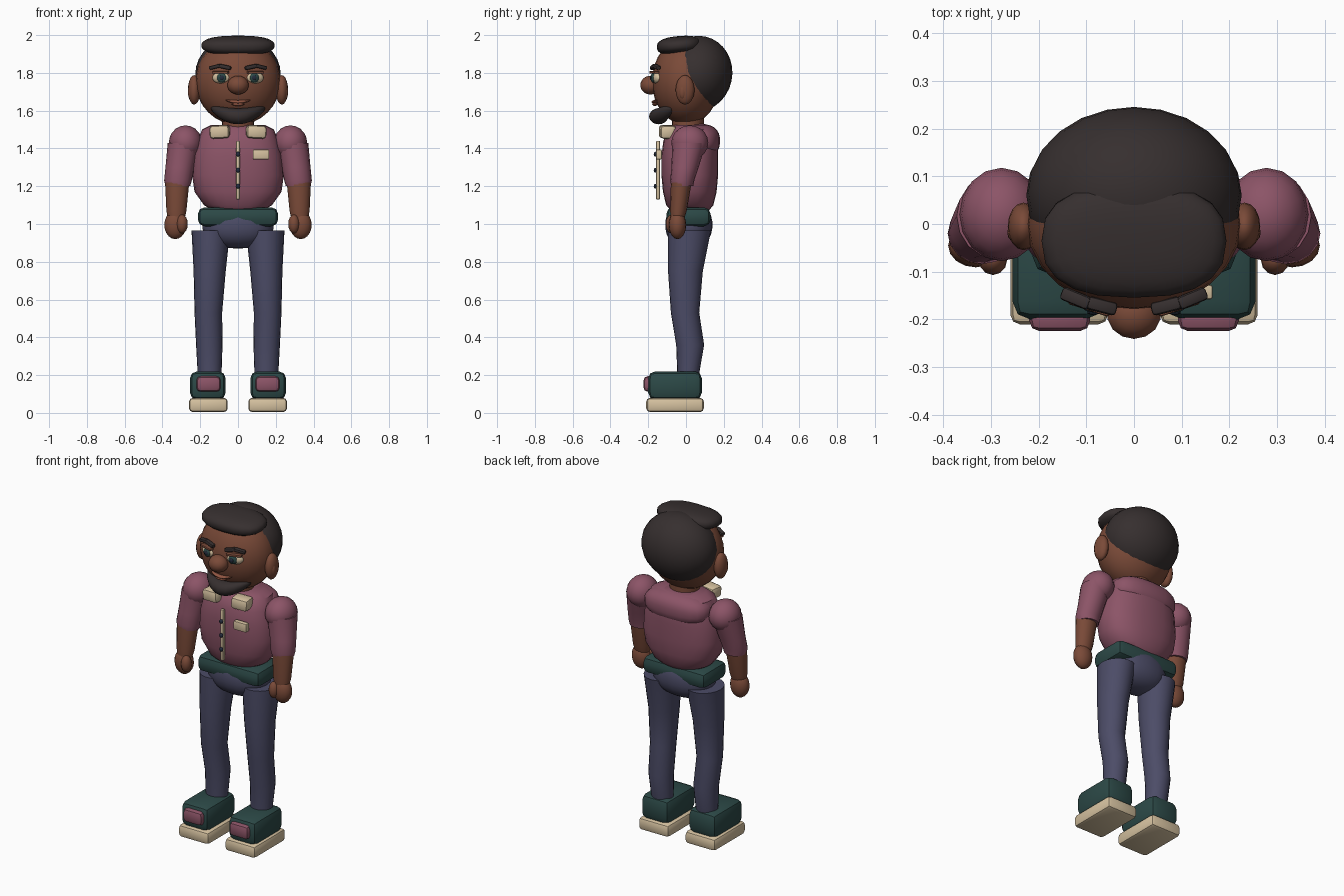
import bpy, bmesh
from math import sin, cos, pi, radians
from mathutils import Matrix, Vector

cube = bpy.data.objects.get("Cube")
if cube:
    bpy.data.objects.remove(cube, do_unlink=True)


def material(name, rgb):
    m = bpy.data.materials.new(name)
    lin = [((c / 255 + 0.055) / 1.055) ** 2.4 for c in rgb] + [1]
    m.use_nodes = True
    m.diffuse_color = lin
    m.node_tree.nodes["Principled BSDF"].inputs["Base Color"].default_value = lin
    return m


skin = material("brown skin", (122, 74, 56))
lip = material("lip", (146, 86, 66))
hair = material("dark hair", (54, 47, 47))
shirt = material("plum shirt", (140, 84, 103))
denim = material("denim", (76, 76, 103))
green = material("dark green", (44, 73, 71))
cream = material("cream", (214, 194, 160))
navy = material("navy button", (36, 44, 60))
parts = []


def finish(name, bm, mat):
    bmesh.ops.recalc_face_normals(bm, faces=bm.faces[:])
    mesh = bpy.data.meshes.new(name)
    bm.to_mesh(mesh)
    bm.free()
    mesh.materials.append(mat)
    ob = bpy.data.objects.new(name, mesh)
    bpy.context.collection.objects.link(ob)
    parts.append(ob)
    return ob


def place(bm, centre, tilt=(0, 0, 0)):
    m = Matrix.Translation(centre)
    for angle, axis in zip(tilt, "XYZ"):
        m = m @ Matrix.Rotation(radians(angle), 4, axis)
    bmesh.ops.transform(bm, matrix=m, verts=bm.verts[:])


def ball(name, centre, radii, mat, tilt=(0, 0, 0), seg=20, bend=None, power=1):
    """Ellipsoid; power below 1 makes it boxier, bend shifts each vertex."""
    bm = bmesh.new()
    bmesh.ops.create_uvsphere(bm, u_segments=seg, v_segments=seg * 2 // 3, radius=1)
    for v in bm.verts:
        v.co = Vector([(abs(c) ** power * (1 if c > 0 else -1)) * r for c, r in zip(v.co, radii)])
        if bend:
            v.co += Vector(bend(v.co))
    place(bm, centre, tilt)
    return finish(name, bm, mat)


def block(name, centre, size, bevel, mat, tilt=(0, 0, 0), steps=2):
    bm = bmesh.new()
    bmesh.ops.create_cube(bm, size=1)
    bmesh.ops.scale(bm, vec=size, verts=bm.verts[:])
    bmesh.ops.bevel(bm, geom=bm.edges[:], offset=bevel, segments=steps, profile=0.5, affect='EDGES')
    place(bm, centre, tilt)
    return finish(name, bm, mat)


def loft(name, rings, mat, seg=20, power=1.0):
    """Skin a stack of rings given as (x, y, z, x radius, y radius)."""
    bm = bmesh.new()
    loops = []
    for x, y, z, rx, ry in rings:
        loop = []
        for i in range(seg):
            c, s = cos(2 * pi * i / seg), sin(2 * pi * i / seg)
            loop.append(bm.verts.new((x + rx * abs(c) ** power * (1 if c > 0 else -1),
                                      y + ry * abs(s) ** power * (1 if s > 0 else -1), z)))
        loops.append(loop)
    for a, b in zip(loops, loops[1:]):
        for i in range(seg):
            j = (i + 1) % seg
            bm.faces.new((a[i], a[j], b[j], b[i]))
    bm.faces.new(loops[0])
    bm.faces.new(loops[-1])
    return finish(name, bm, mat)


# Head and hair
ball("head", (0, 0, 1.755), (0.225, 0.18, 0.23), skin, seg=24)
ball("back_hair", (0, 0.06, 1.795), (0.226, 0.185, 0.202), hair, seg=24, tilt=(-12, 0, 0))
ball("front_hair", (0, -0.035, 1.945), (0.195, 0.12, 0.05), hair, power=0.8, tilt=(5, 0, 0))
loft("neck", [(0, 0.01, 1.45, 0.085, 0.085), (0, 0.01, 1.6, 0.085, 0.085)], skin)

# Face
ball("nose", (0, -0.188, 1.735), (0.058, 0.054, 0.05), skin, seg=14)
ball("beard", (0, -0.145, 1.57), (0.145, 0.05, 0.042), hair,
     bend=lambda p: (0, 3.2 * p.x ** 2, 2.2 * p.x ** 2))
ball("mouth", (0, -0.166, 1.646), (0.07, 0.016, 0.009), lip, seg=14,
     bend=lambda p: (0, 2 * p.x ** 2, 2.5 * p.x ** 2))
ball("lower_lip", (0, -0.165, 1.634), (0.035, 0.014, 0.009), lip, seg=12)

# Shirt body
loft("torso", [(0, 0.02, 1.07, 0.13, 0.1), (0, 0.02, 1.1, 0.18, 0.125),
               (0, 0.02, 1.17, 0.23, 0.142), (0, 0.02, 1.26, 0.243, 0.15),
               (0, 0.02, 1.36, 0.235, 0.15), (0, 0.025, 1.44, 0.215, 0.145),
               (0, 0.03, 1.5, 0.19, 0.125), (0, 0.03, 1.525, 0.14, 0.09)], shirt, 24, 0.85)
ball("shoulder_yoke", (0, 0.07, 1.44), (0.21, 0.11, 0.09), shirt, power=0.8)
block("placket", (0, -0.148, 1.285), (0.02, 0.02, 0.31), 0.004, cream)
for i in range(3):
    ball("button", (0, -0.162, 1.2 + 0.085 * i), (0.013, 0.009, 0.013), navy, seg=10)
block("chest_pocket", (0.122, -0.143, 1.368), (0.086, 0.03, 0.052), 0.005, cream)

# Hips
ball("pelvis", (0, 0.015, 0.995), (0.19, 0.125, 0.125), denim, seg=20, power=0.9)
block("belt", (0, 0.013, 1.038), (0.425, 0.235, 0.1), 0.035, green)

for s, side in ((1, "left"), (-1, "right")):
    # Ear
    ball(side + "_ear", (s * 0.232, -0.005, 1.71), (0.033, 0.05, 0.078), skin, seg=16)
    ball(side + "_inner_ear", (s * 0.25, -0.018, 1.70), (0.016, 0.02, 0.04), skin, seg=12)
    # Eye and brow
    ball(side + "_eye", (s * 0.09, -0.155, 1.774), (0.048, 0.024, 0.031), cream, (0, 0, s * 18), 16)
    ball(side + "_iris", (s * 0.087, -0.173, 1.774), (0.026, 0.014, 0.026), green, (0, 0, s * 15), 14)
    ball(side + "_pupil", (s * 0.085, -0.185, 1.774), (0.013, 0.006, 0.013), navy, seg=10)
    block(side + "_upper_lid", (s * 0.092, -0.168, 1.803), (0.09, 0.028, 0.014), 0.005, skin, (0, 0, s * 18))
    block(side + "_inner_brow", (s * 0.068, -0.172, 1.831), (0.065, 0.028, 0.022), 0.008, hair, (0, -s * 12, s * 14))
    block(side + "_outer_brow", (s * 0.122, -0.156, 1.832), (0.066, 0.028, 0.02), 0.008, hair, (0, s * 14, s * 22))
    # Collar
    block(side + "_collar", (s * 0.096, -0.098, 1.488), (0.105, 0.085, 0.07), 0.018, cream, (0, s * 3, s * 6))
    # Arm
    ball(side + "_shoulder", (s * 0.278, 0.02, 1.43), (0.088, 0.098, 0.092), shirt, seg=16)
    loft(side + "_sleeve", [(s * 0.318, -0.02, 1.2, 0.065, 0.058), (s * 0.318, -0.02, 1.23, 0.073, 0.064),
                            (s * 0.308, -0.005, 1.3, 0.076, 0.072), (s * 0.288, 0.017, 1.43, 0.084, 0.09)],
         shirt, 16)
    loft(side + "_forearm", [(s * 0.327, -0.045, 1.03, 0.045, 0.036), (s * 0.326, -0.04, 1.07, 0.053, 0.044),
                             (s * 0.322, -0.025, 1.22, 0.064, 0.055)], skin, 16)
    ball(side + "_hand", (s * 0.332, -0.045, 0.995), (0.058, 0.046, 0.075), skin, seg=16)
    ball(side + "_thumb", (s * 0.296, -0.075, 1.0), (0.03, 0.032, 0.05), skin, seg=12)
    # Leg
    loft(side + "_leg", [(s * 0.15, 0.01, 0.18, 0.062, 0.055), (s * 0.152, 0.022, 0.36, 0.07, 0.074),
                         (s * 0.157, -0.005, 0.53, 0.073, 0.075), (s * 0.15, -0.003, 0.75, 0.085, 0.092),
                         (s * 0.144, 0.018, 0.965, 0.102, 0.114)], denim)
    # Shoe
    block(side + "_sole", (s * 0.157, -0.058, 0.042), (0.205, 0.305, 0.075), 0.02, cream)
    block(side + "_shoe", (s * 0.16, -0.058, 0.145), (0.19, 0.285, 0.15), 0.038, green)
    block(side + "_toe_patch", (s * 0.156, -0.2, 0.153), (0.128, 0.05, 0.082), 0.022, shirt)

# Smooth the rounded surfaces while keeping rims crisp
bpy.ops.object.select_all(action='DESELECT')
for ob in parts:
    ob.select_set(True)
bpy.context.view_layer.objects.active = parts[0]
bpy.ops.object.shade_smooth_by_angle(angle=radians(40))
